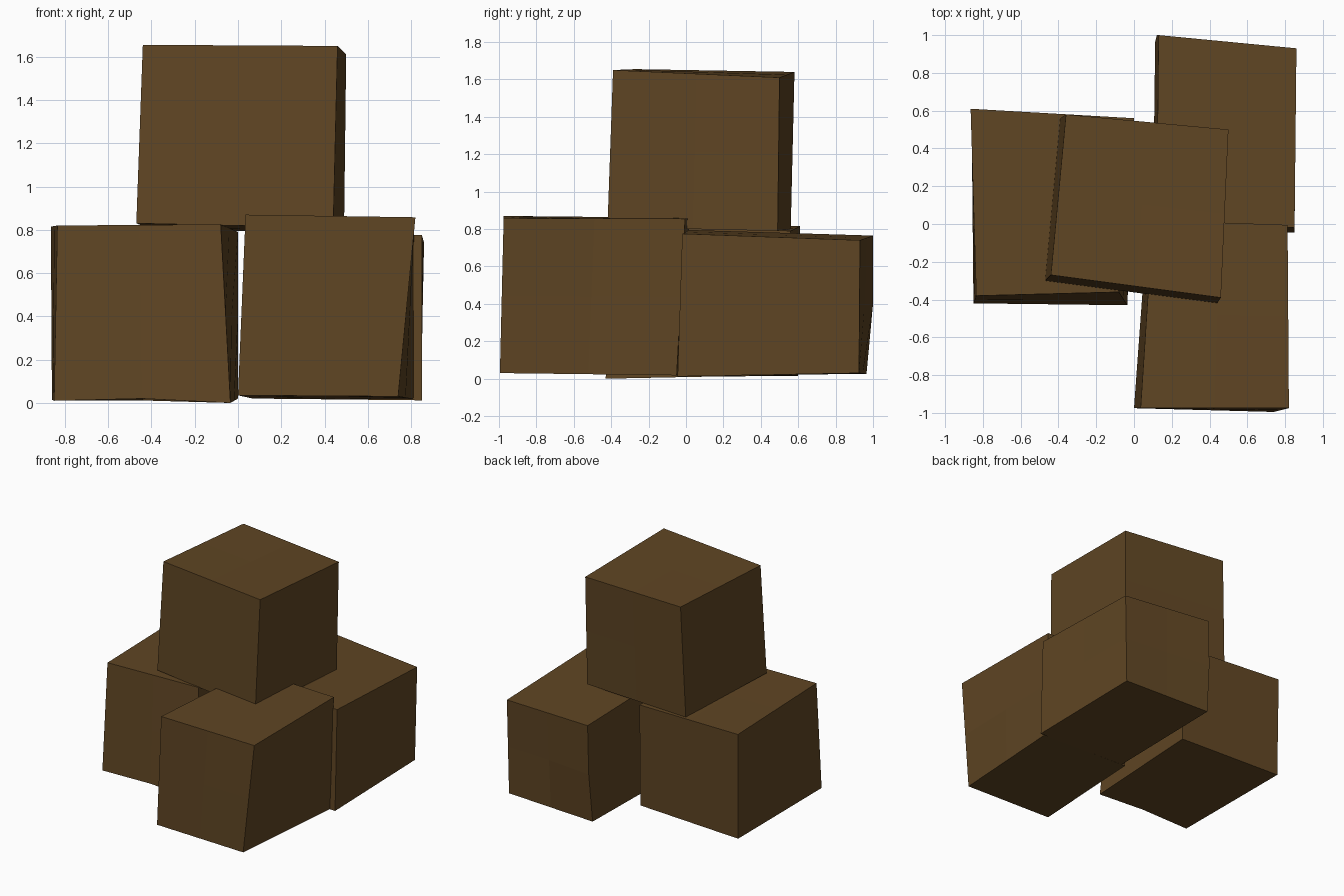
import bpy, bmesh
from mathutils import Vector

if "Cube" in bpy.data.objects:
    bpy.data.objects.remove(bpy.data.objects["Cube"])

brown = bpy.data.materials.new("dark_brown")
brown.diffuse_color = (0.115, 0.06, 0.017, 1)
brown.use_nodes = True
brown.node_tree.nodes["Principled BSDF"].inputs["Base Color"].default_value = brown.diffuse_color

FACES = [(3, 2, 1, 0), (4, 5, 6, 7), (0, 1, 5, 4), (1, 2, 6, 5), (2, 3, 7, 6), (3, 0, 4, 7)]


def block(name, bottom, top, bends=()):
    """Uneven block: corners run front left, front right, back right, back left.
    bends = (corner a, corner b, offset) pushes the middle of an edge."""
    corners = [Vector(c) for c in bottom + top]
    bm = bmesh.new()
    verts = [bm.verts.new(c) for c in corners]
    for f in FACES:
        bm.faces.new([verts[i] for i in f])
    bmesh.ops.subdivide_edges(bm, edges=bm.edges[:], cuts=1, use_grid_fill=True)
    for a, b, offset in bends:
        mid = (corners[a] + corners[b]) / 2
        v = min(bm.verts, key=lambda p: (p.co - mid).length)
        v.co += Vector(offset)
    bmesh.ops.recalc_face_normals(bm, faces=bm.faces[:])
    mesh = bpy.data.meshes.new(name)
    bm.to_mesh(mesh)
    bm.free()
    mesh.materials.append(brown)
    obj = bpy.data.objects.new(name, mesh)
    bpy.context.collection.objects.link(obj)


# three blocks on the ground
block("left_block",
      [(-.85, -.42, .01), (-.035, -.43, .0), (0, .55, .02), (-.86, .6, .015)],
      [(-.835, -.38, .82), (-.08, -.36, .825), (0, .56, .79), (-.865, .61, .815)],
      [(0, 1, (0, 0, .015))])
block("front_right_block",
      [(0, -.975, .035), (.74, -.995, .03), (.81, -.05, .018), (.07, -.02, .02)],
      [(.035, -.975, .87), (.82, -.975, .858), (.813, -.005, .855), (.10, .02, .86)])
block("back_right_block",
      [(.10, -.02, .02), (.85, -.045, .012), (.845, .925, .03), (.112, .965, .025)],
      [(.12, .02, .795), (.85, -.02, .775), (.86, .93, .74), (.13, 1.0, .765)],
      [(3, 7, (0, .017, 0))])

# block stacked on top
block("top_block",
      [(-.47, -.3, .83), (.44, -.42, .81), (.49, .49, .79), (-.39, .56, .8)],
      [(-.44, -.27, 1.655), (.46, -.39, 1.65), (.5, .5, 1.61), (-.36, .58, 1.64)])
